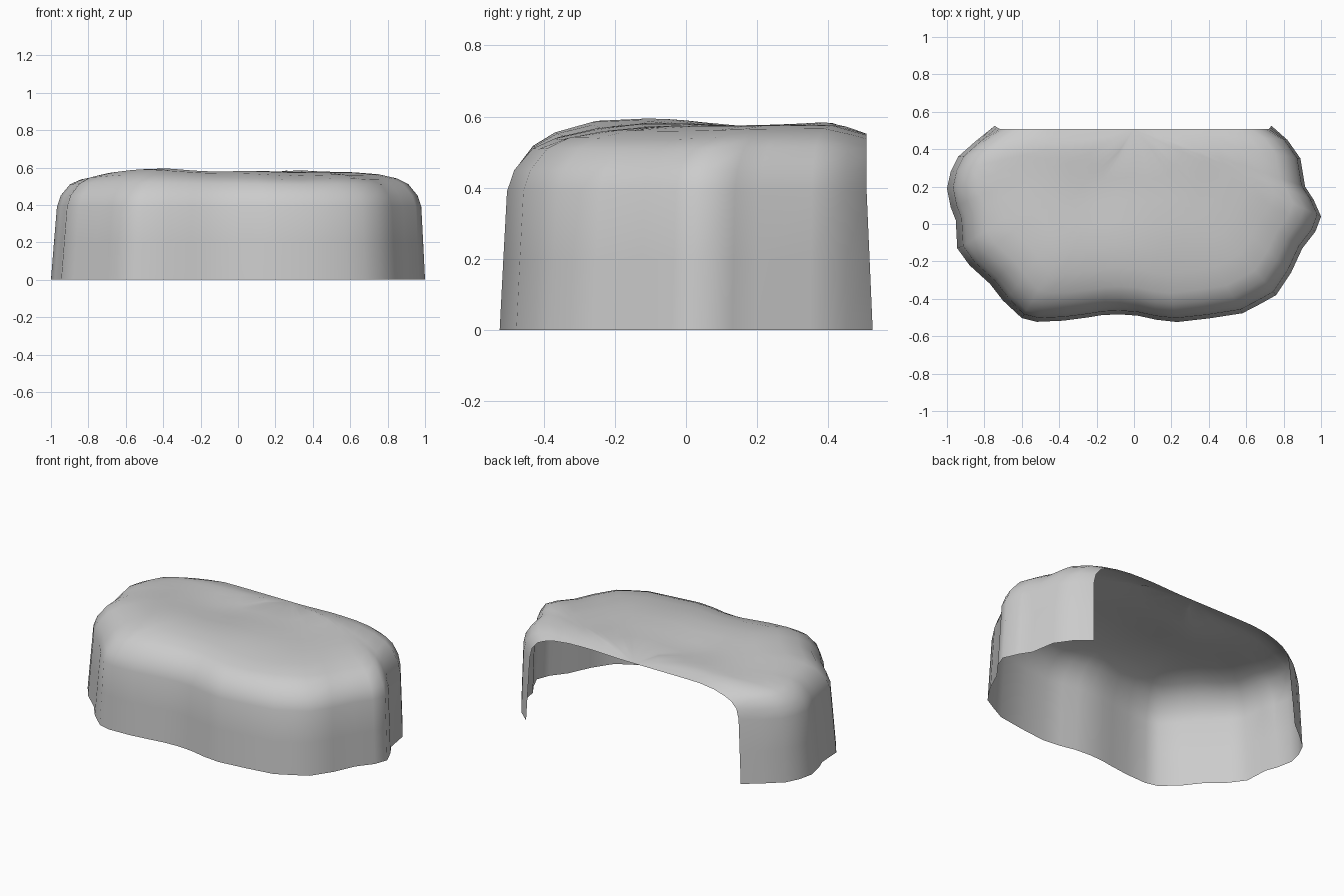
import bpy, bmesh, math

if "Cube" in bpy.data.objects:
    bpy.data.objects.remove(bpy.data.objects["Cube"])

# Base outline, from back-left corner around the front to back-right corner
OUTLINE = [(-.745, .525), (-.85, .44), (-.94, .36), (-.98, .28), (-1, .19), (-.98, .09),
           (-.953, .02), (-.945, -.13), (-.88, -.22), (-.77, -.32), (-.7, -.41),
           (-.6, -.503), (-.52, -.523), (-.38, -.517), (-.25, -.5), (-.17, -.487),
           (-.08, -.483), (.02, -.49), (.12, -.512), (.23, -.524), (.4, -.505),
           (.58, -.477), (.68, -.425), (.76, -.38), (.84, -.26), (.9, -.13),
           (.97, -.04), (1, .04), (.96, .13), (.915, .2), (.89, .35), (.82, .45),
           (.735, .525)]

# Shell profile: (scale towards the middle of the open back edge, height)
PROFILE = [(1, 0), (.99, .2), (.98, .39), (.96, .45), (.91, .513), (.85, .544),
           (.75, .566), (.62, .575), (.5, .575), (.38, .575), (.26, .575), (.13, .575)]
BACK_Y = .508

# Gentle bumps and hollows on top: (x, y, radius, height)
BUMPS = [(-.48, -.17, .24, .025), (-.2, .2, .17, -.02), (.15, .28, .2, -.006),
         (.3, -.28, .18, -.012), (.1, -.05, .2, .008), (.3, .4, .15, .012),
         (-.7, .35, .22, -.015), (.75, -.1, .2, -.01)]


def height(x, y, z):
    top = min(1, max(0, (z - .45) / .1))
    bump = sum(h * math.exp(-((x - a) ** 2 + (y - b) ** 2) / r ** 2)
               for a, b, r, h in BUMPS)
    back = -.03 * max(0, (y - .41) / .1)
    return z + top * (bump + back)


# Rock shell, open at the back and underneath
bm = bmesh.new()
rings = []
for s, z in PROFILE:
    ring = []
    for x, y in OUTLINE:
        # the left end leans in a little more than the right
        lean = -.012 * min(z / .39, 1) if x < -.6 else 0
        px, py = x * s - lean, BACK_Y + (y - BACK_Y) * s
        py = min(py, .525 - .017 * min(z / .39, 1))
        ring.append(bm.verts.new((px, py, height(px, py, z))))
    rings.append(ring)
for low, high in zip(rings, rings[1:]):
    for i in range(len(low) - 1):
        bm.faces.new((low[i], low[i + 1], high[i + 1], high[i]))
centre = bm.verts.new((0, BACK_Y, height(0, BACK_Y, .575)))
for a, b in zip(rings[-1], rings[-1][1:]):
    bm.faces.new((a, b, centre))

mesh = bpy.data.meshes.new("rock_shell")
bm.to_mesh(mesh)
bm.free()
mesh.shade_smooth()
rock = bpy.data.objects.new("rock_shell", mesh)
bpy.context.collection.objects.link(rock)
